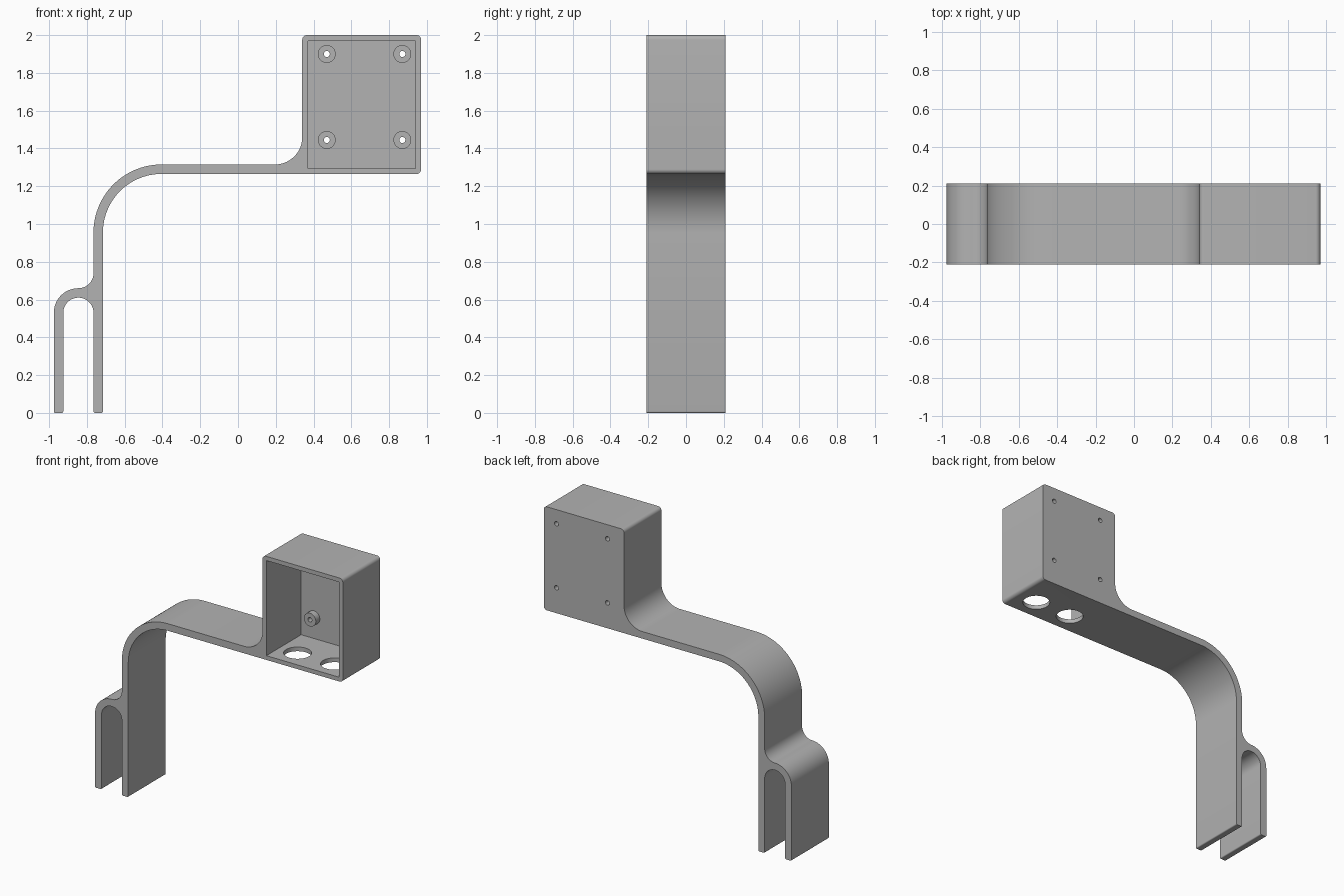
import bpy, bmesh
from math import cos, sin, radians, pi
from mathutils import Matrix

old = bpy.data.objects.get("Cube")
if old:
    bpy.data.objects.remove(old)

grey = bpy.data.materials.new("plain grey")
grey.use_nodes = True
colour = (0.45, 0.45, 0.45, 1)
grey.diffuse_color = colour
grey.node_tree.nodes["Principled BSDF"].inputs["Base Color"].default_value = colour

HALF = 0.21            # half the strap width
WALL = 0.03            # housing wall
BACK = HALF - WALL     # inner face of the housing back


def arc(cx, cz, r, start, end, steps=24):
    """Points on an arc in the x-z plane, angles in degrees."""
    angles = [radians(start + (end - start) * i / steps) for i in range(steps + 1)]
    return [(cx + r * cos(a), cz + r * sin(a)) for a in angles]


def to_object(name, bm):
    bmesh.ops.recalc_face_normals(bm, faces=bm.faces)
    mesh = bpy.data.meshes.new(name)
    bm.to_mesh(mesh)
    bm.free()
    mesh.materials.append(grey)
    obj = bpy.data.objects.new(name, mesh)
    bpy.context.collection.objects.link(obj)
    return obj


def extrude(name, points, y0, y1):
    bm = bmesh.new()
    face = bm.faces.new([bm.verts.new((x, y0, z)) for x, z in points])
    grown = bmesh.ops.extrude_face_region(bm, geom=[face])["geom"]
    verts = [g for g in grown if isinstance(g, bmesh.types.BMVert)]
    bmesh.ops.translate(bm, verts=verts, vec=(0, y1 - y0, 0))
    return to_object(name, bm)


def cylinder(name, centre, r, length, axis):
    bm = bmesh.new()
    turn = Matrix.Rotation(pi / 2, 4, 'X') if axis == 'Y' else Matrix.Identity(4)
    bmesh.ops.create_cone(bm, cap_ends=True, segments=48, radius1=r, radius2=r,
                          depth=length, matrix=Matrix.Translation(centre) @ turn)
    return to_object(name, bm)


def combine(target, tool, operation):
    mod = target.modifiers.new(tool.name, 'BOOLEAN')
    mod.operation, mod.solver, mod.object = operation, 'EXACT', tool
    bpy.context.view_layer.objects.active = target
    bpy.ops.object.modifier_apply(modifier=mod.name)
    bpy.data.objects.remove(tool)


def leg_end(left, right, r=0.008):
    """Rounded lower end of a leg, running from left to right."""
    return arc(left + r, r, r, 180, 270, 4) + arc(right - r, r, r, 270, 360, 4)


# Side outline: housing, arm, bend, leg and clip, counter-clockwise
R = 0.025
outline = (
    arc(0.97 - R, 1.265 + R, R, -90, 0, 8)
    + arc(0.97 - R, 2 - R, R, 0, 90, 8)
    + arc(0.34 + R, 2 - R, R, 90, 180, 8)
    + arc(0.195, 1.46, 0.145, 0, -90)          # fillet into the arm
    + arc(-0.405, 0.955, 0.36, 90, 180, 36)    # outer bend
    + arc(-0.845, 0.74, 0.08, 0, -90)          # fillet into the clip
    + arc(-0.845, 0.53, 0.13, 90, 180)[1:]     # clip shoulder
    + leg_end(-0.975, -0.925)
    + arc(-0.845, 0.53, 0.08, 180, 0, 36)      # clip slot
    + leg_end(-0.765, -0.715)
    + arc(-0.405, 0.955, 0.31, 180, 90, 36)    # inner bend
)
bracket = extrude("bracket", outline, -HALF, HALF)

# Housing cavity, open at the front
lo, hi, base, top = 0.34 + WALL, 0.97 - WALL, 1.265 + WALL, 2 - WALL
combine(bracket, extrude("cavity", [(lo, base), (hi, base), (hi, top), (lo, top)],
                         -HALF - 0.1, BACK), 'DIFFERENCE')

# Screw bosses with through holes
for x in (0.47, 0.87):
    for z in (1.445, 1.90):
        combine(bracket, cylinder("boss", (x, BACK - 0.015, z), 0.047, 0.06, 'Y'), 'UNION')
        combine(bracket, cylinder("screw_hole", (x, BACK, z), 0.016, 0.3, 'Y'), 'DIFFERENCE')

# Cable holes in the housing floor
for x in (0.51, 0.80):
    combine(bracket, cylinder("cable_hole", (x, -0.06, 1.28), 0.09, 0.1, 'Z'), 'DIFFERENCE')

bpy.ops.object.select_all(action='DESELECT')
bracket.select_set(True)
bpy.context.view_layer.objects.active = bracket
bpy.ops.object.shade_smooth_by_angle(angle=radians(30))
